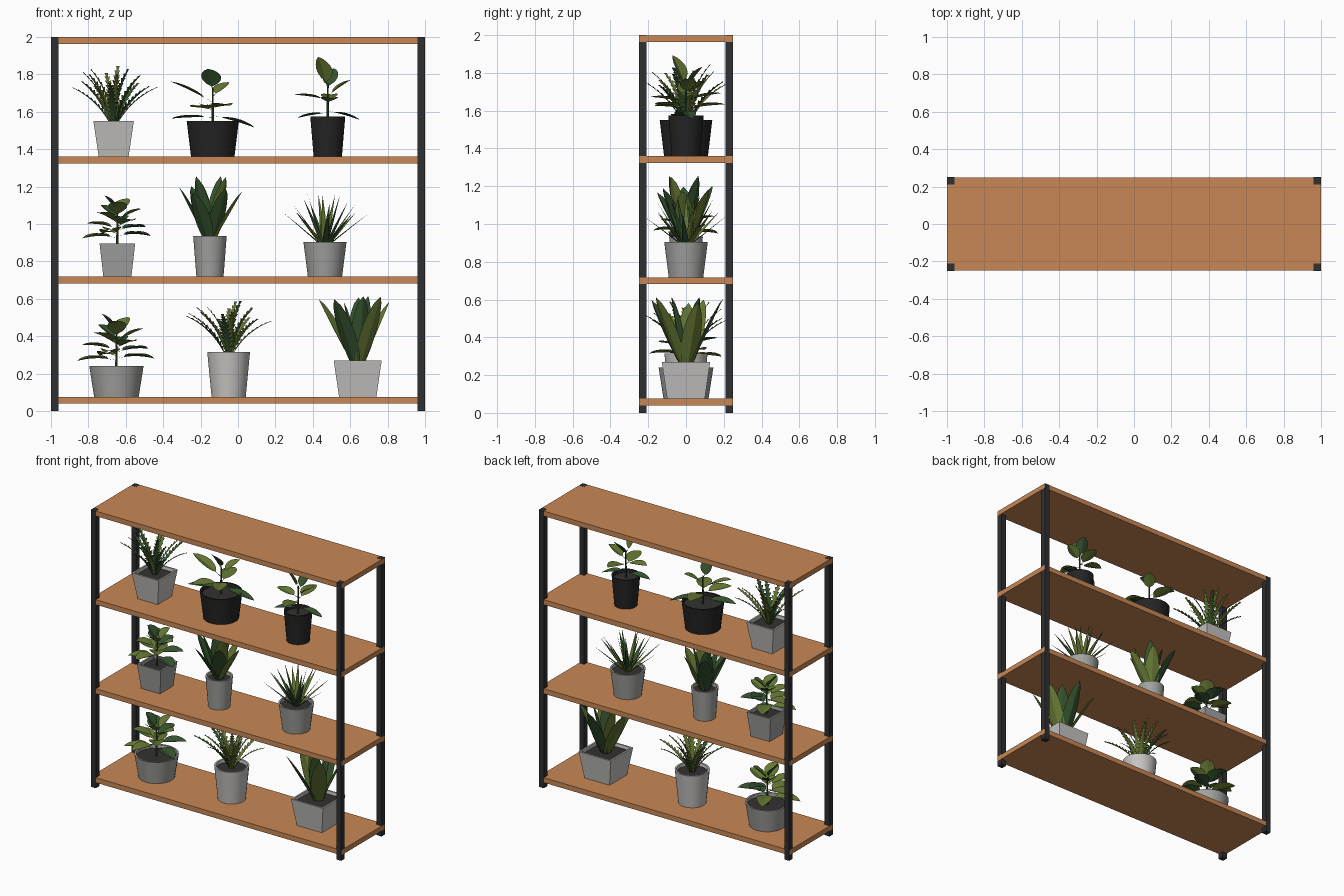
import bpy, bmesh, math, random
from mathutils import Vector

if "Cube" in bpy.data.objects:
    bpy.data.objects.remove(bpy.data.objects["Cube"])

random.seed(4)


def material(name, rgb):
    m = bpy.data.materials.new(name)
    m.diffuse_color = (*rgb, 1)
    m.use_nodes = True
    m.node_tree.nodes["Principled BSDF"].inputs["Base Color"].default_value = m.diffuse_color
    return m


WOOD = material("wood", (0.58, 0.245, 0.09))
METAL = material("dark metal", (0.028, 0.029, 0.032))
LIGHT = material("light ceramic", (0.56, 0.55, 0.53))
GREY = material("grey ceramic", (0.36, 0.36, 0.35))
BLACK = material("black plastic", (0.018, 0.018, 0.019))
SOIL = material("soil", (0.035, 0.032, 0.03))
DEEP = material("deep green", (0.035, 0.085, 0.027))
OLIVE = material("olive green", (0.13, 0.185, 0.033))


def finish(bm, name, mats):
    me = bpy.data.meshes.new(name)
    bm.to_mesh(me)
    bm.free()
    for m in mats:
        me.materials.append(m)
    ob = bpy.data.objects.new(name, me)
    bpy.context.collection.objects.link(ob)
    return ob


def box(name, lo, hi, mat):
    bm = bmesh.new()
    bmesh.ops.create_cube(bm, size=1)
    for v in bm.verts:
        v.co = [(a + b) / 2 + c * (b - a) for a, b, c in zip(lo, hi, v.co)]
    return finish(bm, name, [mat])


def pot(name, x, z0, z1, r0, r1, mat, sides=28):
    """Tapered open pot with a rim and a soil disc; four sides give a square pot."""
    k = math.sqrt(2) if sides == 4 else 1
    wall = 0.012
    rings = [(r0, z0), (r1, z1), (r1 - wall, z1), (r1 - wall - 0.003, z1 - 0.022)]
    bm = bmesh.new()
    loops = []
    for r, z in rings:
        loops.append([bm.verts.new((x + k * r * math.cos(a), k * r * math.sin(a), z))
                      for a in (2 * math.pi * (i + 0.5) / sides for i in range(sides))])
    for a, b in zip(loops, loops[1:]):
        for i in range(sides):
            j = (i + 1) % sides
            bm.faces.new((a[i], a[j], b[j], b[i]))
    bm.faces.new(loops[0][::-1])
    bm.faces.new(loops[-1]).material_index = 1
    ob = finish(bm, name, [mat, SOIL])
    if sides > 4:
        bpy.ops.object.select_all(action='DESELECT')
        ob.select_set(True)
        bpy.context.view_layer.objects.active = ob
        bpy.ops.object.shade_smooth_by_angle(angle=math.radians(35))


# Width along the leaf, from base (0) to tip (1)
def oval(t):
    return 0.06 if t < 0.2 else max(0, math.sin(math.pi * ((t - 0.2) / 0.8) ** 0.85)) ** 0.75 + 0.02


def blade(t):
    return max(0, math.sin(math.pi * (0.13 + 0.87 * t))) ** 0.6


def spike(t):
    return 1 - t ** 1.6


def frond(t):
    return (1 - t) ** 0.4 * min(1, 0.25 + 2.5 * t)


def leaf(bm, base, az, elev, length, width, shape, bend=0, tone=0, n=10):
    """Creased strip that grows from base and bends down toward its tip."""
    az, elev, bend = map(math.radians, (az, elev, bend))
    out = Vector((math.cos(az), math.sin(az), 0))
    side = Vector((-math.sin(az), math.cos(az), 0))
    p, rows = Vector(base), []
    toothed = shape is frond
    n = 22 if toothed else n
    for i in range(n + 1):
        t = i / n
        e = elev - bend * t
        d = out * math.cos(e) + Vector((0, 0, math.sin(e)))
        up = side.cross(d) * -1
        w = shape(t) * width / 2
        fwd = Vector()
        if toothed:
            if i % 2:
                fwd = d * length / n * 0.9
            else:
                w *= 0.35
        w = max(w, 0.0008)
        lift = up * w * 0.3 + fwd
        rows.append([bm.verts.new(p - side * w + lift), bm.verts.new(p),
                     bm.verts.new(p + side * w + lift)])
        p = p + d * length / n
    for a, b in zip(rows, rows[1:]):
        for k in (0, 1):
            bm.faces.new((a[k], a[k + 1], b[k + 1], b[k])).material_index = tone


def stem(bm, x, z0, z1, r=0.007):
    g = bmesh.ops.create_cone(bm, segments=8, radius1=r, radius2=r * 0.6, depth=z1 - z0,
                              cap_ends=True)
    for v in g["verts"]:
        v.co += Vector((x, 0, (z0 + z1) / 2))


def rosette(name, x, z, rings, shape, width, radius, olive, bend=0):
    """Rings of leaves: (count, start angle, elevation, length)."""
    bm = bmesh.new()
    for count, start, elev, length in rings:
        for i in range(count):
            az = start + 360 * i / count + random.uniform(-6, 6)
            a = math.radians(az)
            r = radius * (1.1 - elev / 100)
            leaf(bm, (x + r * math.cos(a), r * math.sin(a), z - 0.02), az,
                 elev + random.uniform(-4, 4), length * random.uniform(0.93, 1.04), width,
                 shape, bend, int(random.random() < olive))
    finish(bm, name, [DEEP, OLIVE])


def bush(name, x, z, height, reach, count):
    """Short stem with broad leaves in a spiral, smaller and steeper at the top."""
    bm = bmesh.new()
    stem(bm, x, z - 0.025, z + height)
    for i in range(count):
        t = i / (count - 1)
        leaf(bm, (x, 0, z + 0.03 + (height - 0.03) * t), 200 + 137.5 * i, 12 + 48 * t * t,
             reach * (1 - 0.4 * t), 0.1, oval, 28 - 15 * t, int(i % 3 != 1))
    finish(bm, name, [DEEP, OLIVE])


def broadleaf(name, x, z, top, leaves):
    """Upright stem with listed leaves: (height, angle, elevation, length, width, tone)."""
    bm = bmesh.new()
    stem(bm, x, z - 0.025, top)
    for h, az, elev, length, width, tone in leaves:
        leaf(bm, (x, 0, z + h), az, elev, length, width, oval, 8, tone)
    finish(bm, name, [DEEP, OLIVE])


# Frame: four posts and four shelves
for sx in (-1, 1):
    for sy in (-1, 1):
        xs, ys = sorted((sx * 0.96, sx * 0.9992)), sorted((sy * 0.21, sy * 0.25))
        box("post", (xs[0], ys[0], 0), (xs[1], ys[1], 2), METAL)
for top in (0.076, 0.718, 1.36, 1.9992):
    box("shelf", (-1, -0.2492, top - 0.036), (1, 0.2492, top), WOOD)

# Pots
S1, S2, S3 = 0.076, 0.718, 1.36
pot("square_pot_top", -0.665, S3, 1.55, 0.08, 0.108, LIGHT, 4)
pot("wide_black_pot", -0.135, S3, 1.55, 0.117, 0.14, BLACK)
pot("tall_black_pot", 0.48, S3, 1.575, 0.076, 0.094, BLACK)
pot("square_pot_middle", -0.645, S2, 0.895, 0.075, 0.095, GREY, 4)
pot("tall_grey_pot", -0.15, S2, 0.935, 0.073, 0.09, GREY)
pot("round_grey_pot", 0.465, S2, 0.905, 0.092, 0.116, GREY)
pot("bowl_pot", -0.65, S1, 0.24, 0.12, 0.146, GREY)
pot("round_light_pot", -0.05, S1, 0.315, 0.092, 0.115, LIGHT)
pot("square_pot_bottom", 0.64, S1, 0.27, 0.1, 0.128, LIGHT, 4)

# Ferns
rosette("fern_top", -0.665, 1.55, [(7, 10, 64, 0.31), (6, 40, 78, 0.32), (3, 80, 88, 0.33)],
        frond, 0.065, 0.04, 0.45, 38)
rosette("fern_bottom", -0.05, 0.315, [(7, 5, 64, 0.31), (6, 35, 78, 0.31), (3, 70, 88, 0.31)],
        frond, 0.065, 0.04, 0.6, 42)

# Upright sword-leaved plants
rosette("sword_plant_middle", -0.15, 0.935, [(6, 0, 62, 0.31), (4, 45, 77, 0.34)],
        blade, 0.1, 0.05, 0.25)
rosette("sword_plant_bottom", 0.64, 0.27, [(5, 15, 64, 0.39), (3, 50, 80, 0.36)],
        blade, 0.105, 0.06, 0.5)

# Spiky succulent
rosette("spiky_plant", 0.465, 0.905,
        [(8, 0, 40, 0.26), (7, 20, 58, 0.27), (5, 40, 76, 0.28)], spike, 0.036, 0.03, 0.5)

# Leafy bushes
bush("bush_middle", -0.645, 0.895, 0.16, 0.2, 14)
bush("bush_bottom", -0.65, 0.24, 0.17, 0.225, 14)

# Broad-leaved plants
broadleaf("broadleaf_wide", -0.135, 1.55, 1.73, [
    (0.02, 195, 2, 0.23, 0.085, 0), (0.03, 15, -12, 0.24, 0.085, 0),
    (0.10, 180, 30, 0.25, 0.09, 1), (0.07, 300, 8, 0.19, 0.1, 1),
    (0.06, 100, 10, 0.21, 0.1, 1), (0.06, 235, 8, 0.2, 0.1, 1),
    (0.13, 50, 35, 0.15, 0.085, 1), (0.16, 250, 62, 0.14, 0.11, 0)])
broadleaf("broadleaf_tall", 0.48, 1.575, 1.75, [
    (0.02, 195, -6, 0.17, 0.07, 0), (0.03, 10, -12, 0.18, 0.07, 0),
    (0.09, 175, 12, 0.18, 0.08, 1), (0.07, 275, 12, 0.19, 0.09, 1),
    (0.08, 85, 15, 0.19, 0.09, 1), (0.11, 10, 38, 0.15, 0.085, 1),
    (0.14, 70, 55, 0.15, 0.085, 0), (0.15, 235, 66, 0.19, 0.1, 1)])
